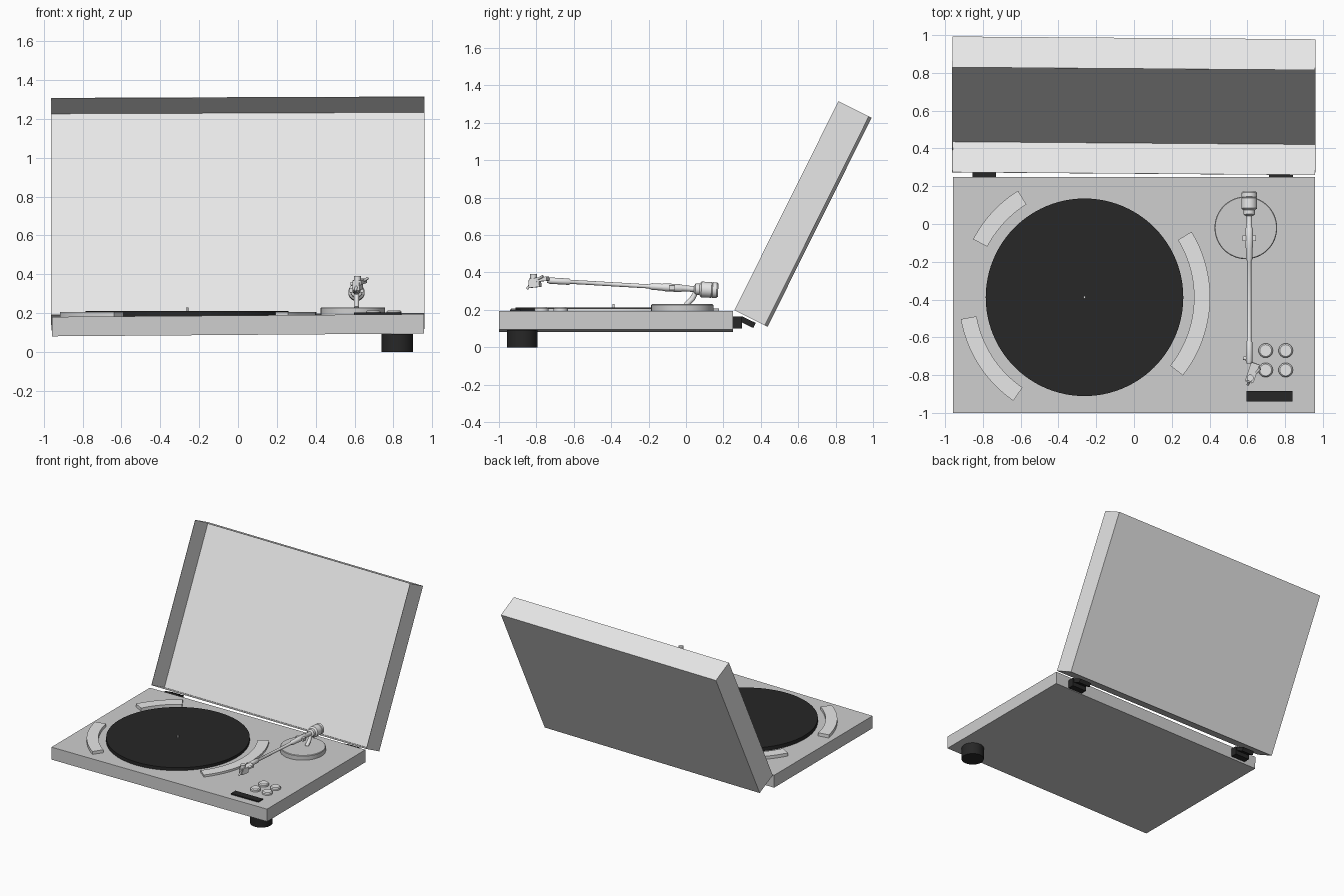
import bpy, bmesh, math
from mathutils import Matrix, Vector

if "Cube" in bpy.data.objects:
    bpy.data.objects.remove(bpy.data.objects["Cube"])


def material(name, v):
    m = bpy.data.materials.new(name)
    m.diffuse_color = (v, v, v, 1)
    m.use_nodes = True
    m.node_tree.nodes["Principled BSDF"].inputs["Base Color"].default_value = m.diffuse_color
    return m


BODY = material("body grey", 0.62)
LIGHT = material("light grey", 0.80)
BLACK = material("black", 0.02)


def finish(name, bm, mat, matrix=None, smooth=False):
    bmesh.ops.recalc_face_normals(bm, faces=bm.faces)
    me = bpy.data.meshes.new(name)
    bm.to_mesh(me)
    bm.free()
    me.materials.append(mat)
    ob = bpy.data.objects.new(name, me)
    bpy.context.collection.objects.link(ob)
    if matrix is not None:
        ob.matrix_world = matrix
    if smooth:
        bpy.ops.object.select_all(action='DESELECT')
        ob.select_set(True)
        bpy.context.view_layer.objects.active = ob
        bpy.ops.object.shade_smooth_by_angle(angle=math.radians(35))
    return ob


def box(name, loc, size, mat, rot=None):
    bm = bmesh.new()
    bmesh.ops.create_cube(bm, size=1)
    bmesh.ops.scale(bm, vec=size, verts=bm.verts)
    m = Matrix.Translation(loc)
    return finish(name, bm, mat, m @ rot if rot else m)


def lathe(name, profile, mat, matrix, sides=48):
    """Closed turned solid: profile is (radius, height) along local z."""
    bm = bmesh.new()
    rings = []
    for r, z in profile:
        rings.append([bm.verts.new((r * math.cos(2 * math.pi * i / sides),
                                    r * math.sin(2 * math.pi * i / sides), z))
                      for i in range(sides)])
    for a, b in zip(rings, rings[1:]):
        for i in range(sides):
            j = (i + 1) % sides
            bm.faces.new((a[i], a[j], b[j], b[i]))
    bm.faces.new(rings[0][::-1])
    bm.faces.new(rings[-1])
    return finish(name, bm, mat, matrix, True)


def disc(name, x, y, r, z0, z1, mat, sides=48):
    return lathe(name, [(r, z0), (r, z1)], mat, Matrix.Translation((x, y, 0)), sides)


def rod(name, a, b, r, mat, sides=20):
    a, b = Vector(a), Vector(b)
    d = b - a
    m = Matrix.Translation(a) @ d.to_track_quat('Z', 'Y').to_matrix().to_4x4()
    return lathe(name, [(r, 0), (r, d.length)], mat, m, sides)


# Plinth, leaning very slightly, and its one foot
box("plinth", (0, -0.375, 0.138), (1.917, 1.25, 0.1), BODY, Matrix.Rotation(-0.0075, 4, 'Y'))
disc("foot", 0.82, -0.875, 0.082, 0, 0.092, BLACK)

# Platter and spindle
CX, CY = -0.262, -0.388
disc("platter", CX, CY, 0.523, 0.175, 0.212, BLACK, 96)
disc("spindle", CX, CY, 0.006, 0.2, 0.23, LIGHT, 12)


# Curved trims around the platter
def arc(name, a0, a1, r0=0.58, r1=0.665, z0=0.175, z1=0.207, n=20):
    bm = bmesh.new()
    inner, outer = [], []
    for i in range(n + 1):
        a = math.radians(a0 + (a1 - a0) * i / n)
        inner.append(bm.verts.new((r0 * math.cos(a), r0 * math.sin(a), z0)))
        outer.append(bm.verts.new((r1 * math.cos(a), r1 * math.sin(a), z0)))
    f = bm.faces.new(outer + inner[::-1])
    ext = bmesh.ops.extrude_face_region(bm, geom=[f])
    top = [v for v in ext["geom"] if isinstance(v, bmesh.types.BMVert)]
    bmesh.ops.translate(bm, verts=top, vec=(0, 0, z1 - z0))
    finish(name, bm, LIGHT, Matrix.Translation((CX, CY, 0)), True)


arc("right_trim", -38.5, 31.5)
arc("back_left_trim", 122, 152.5)
arc("front_left_trim", 190, 235.5)

# Control buttons with a raised rim edge, and the slider strip
for i, (x, y) in enumerate((x, y) for x in (0.697, 0.803) for y in (-0.67, -0.773)):
    lathe(f"button_{i + 1}", [(0.038, 0.185), (0.038, 0.207), (0.031, 0.214)],
          LIGHT, Matrix.Translation((x, y, 0)), 32)
box("control_strip", (0.718, -0.912, 0.196), (0.243, 0.056, 0.014), BLACK)

# Open lid: a shallow box without its inner face, tipped back
D, H = 0.182, 1.248
bm = bmesh.new()
bmesh.ops.create_cube(bm, size=1)
bmesh.ops.translate(bm, verts=bm.verts, vec=(0, 0.5, 0.5))
bmesh.ops.scale(bm, vec=(1.922, H, D), verts=bm.verts)
bm.normal_update()
bmesh.ops.delete(bm, geom=[f for f in bm.faces if f.normal.z > 0.9], context='FACES')
lid_matrix = (Matrix.Translation((0, 0.429, 0.1135))
              @ Matrix.Rotation(math.atan2(0.895, 0.4456), 4, 'X')
              @ Matrix.Rotation(-0.0085, 4, 'Y'))
lid = finish("lid", bm, LIGHT, lid_matrix)
sol = lid.modifiers.new("shell", 'SOLIDIFY')
sol.thickness = 0.003
sol.offset = -1

# Hinges
for side, x in (("left", -0.792), ("right", 0.778)):
    box(f"{side}_hinge_block", (x, 0.27, 0.132), (0.125, 0.06, 0.065), BLACK)
    box(f"{side}_hinge_leaf", (x, 0.33, 0.134), (0.1, 0.08, 0.03), BLACK,
        Matrix.Rotation(-0.45, 4, 'X'))

# Tonearm: bearing disc, post and curved strut
AX = 0.61
lathe("tonearm_base", [(0.166, 0.18), (0.166, 0.226), (0.162, 0.23)],
      BODY, Matrix.Translation((0.592, -0.02, 0)), 64)
rod("tonearm_post", (AX, 0.0, 0.225), (AX, 0.035, 0.26), 0.014, LIGHT)
rod("tonearm_strut", (AX, 0.032, 0.255), (AX, 0.06, 0.31), 0.014, LIGHT)

# Turned arm and counterweight along one gently rising axis
arm_dir = Vector((0, -1, 0.058))
arm_matrix = (Matrix.Translation((AX, 0.172, 0.304))
              @ arm_dir.to_track_quat('Z', 'Y').to_matrix().to_4x4())
lathe("counterweight", [(0.034, 0), (0.042, 0.008), (0.042, 0.03), (0.039, 0.033),
                        (0.042, 0.036), (0.042, 0.09), (0.03, 0.1), (0.03, 0.122),
                        (0.018, 0.13)], LIGHT, arm_matrix, 40)
lathe("arm_tube", [(0.016, 0.12), (0.016, 0.19), (0.021, 0.2), (0.021, 0.29),
                   (0.018, 0.3), (0.018, 0.355), (0.011, 0.37), (0.011, 0.79),
                   (0.017, 0.8), (0.017, 0.9), (0.012, 0.915)], LIGHT, arm_matrix, 24)
box("arm_yoke", (AX, -0.075, 0.318), (0.07, 0.03, 0.025), LIGHT)

# Head: angled shell, cartridge and finger lift
turn = Matrix.Rotation(-0.33, 4, 'Z') @ Matrix.Rotation(0.1, 4, 'X')
box("headshell", (0.627, -0.785, 0.362), (0.046, 0.1, 0.022), LIGHT, turn)
box("cartridge", (0.617, -0.808, 0.34), (0.036, 0.06, 0.04), LIGHT, turn)
rod("head_knob", (0.615, -0.815, 0.36), (0.615, -0.815, 0.392), 0.018, LIGHT)
rod("finger_lift", (0.645, -0.79, 0.366), (0.668, -0.765, 0.38), 0.007, LIGHT, 12)
rod("arm_catch", (0.58, -0.71, 0.35), (0.612, -0.715, 0.355), 0.01, LIGHT, 12)
rod("stylus_front", (0.612, -0.825, 0.345), (0.603, -0.85, 0.312), 0.007, LIGHT, 12)
